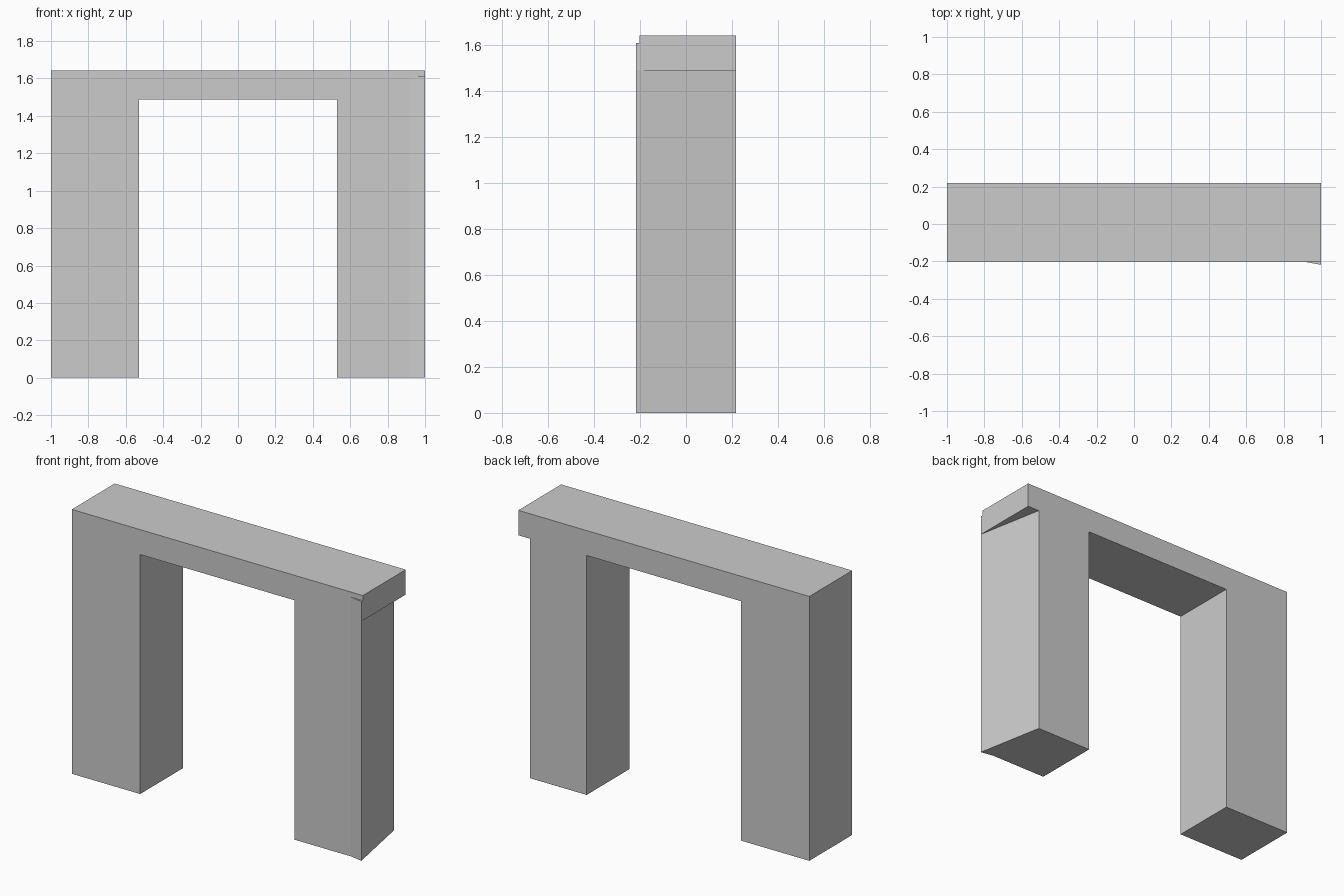
import bpy
import bmesh

cube = bpy.data.objects.get("Cube")
if cube:
    bpy.data.objects.remove(cube, do_unlink=True)

# Single plain stone colour
stone = bpy.data.materials.new("plain_grey")
stone.use_nodes = True
GREY = (0.6, 0.6, 0.6, 1.0)
stone.diffuse_color = GREY
stone.node_tree.nodes["Principled BSDF"].inputs["Base Color"].default_value = GREY

FRONT, BACK = -0.203, 0.218
NOSE = -0.218           # front tip of the skewed leg
INNER, OUTER = 0.53, 1.0
SKEW = 0.918            # outer rear corner of the skewed leg
LINTEL, TOP = 1.487, 1.642


def prism(name, plan, z0, z1):
    """Extrude a counter-clockwise plan outline from z0 to z1."""
    bm = bmesh.new()
    base = bm.faces.new([bm.verts.new((x, y, z0)) for x, y in plan])
    new = bmesh.ops.extrude_face_region(bm, geom=[base], use_keep_orig=True)["geom"]
    verts = [v for v in new if isinstance(v, bmesh.types.BMVert)]
    bmesh.ops.translate(bm, verts=verts, vec=(0, 0, z1 - z0))
    bmesh.ops.recalc_face_normals(bm, faces=bm.faces)
    mesh = bpy.data.meshes.new(name)
    bm.to_mesh(mesh)
    bm.free()
    mesh.materials.append(stone)
    obj = bpy.data.objects.new(name, mesh)
    bpy.context.collection.objects.link(obj)
    return obj


def rect(x0, x1):
    return [(x0, FRONT), (x1, FRONT), (x1, BACK), (x0, BACK)]


# Lintel across the full width
prism("top_beam", rect(-OUTER, OUTER), LINTEL, TOP)

# Square right leg
prism("right_leg", rect(-OUTER, -INNER), 0, LINTEL)

# Left leg with a slanted outer side and a pointed front corner
prism("left_leg", [(INNER, FRONT), (SKEW, FRONT), (OUTER, NOSE),
                   (SKEW, BACK), (INNER, BACK)], 0, LINTEL)

# Pointed corner carried up over the beam front
prism("left_leg_corner", [(SKEW, FRONT), (OUTER, NOSE), (OUTER, FRONT)], LINTEL, 1.61)
